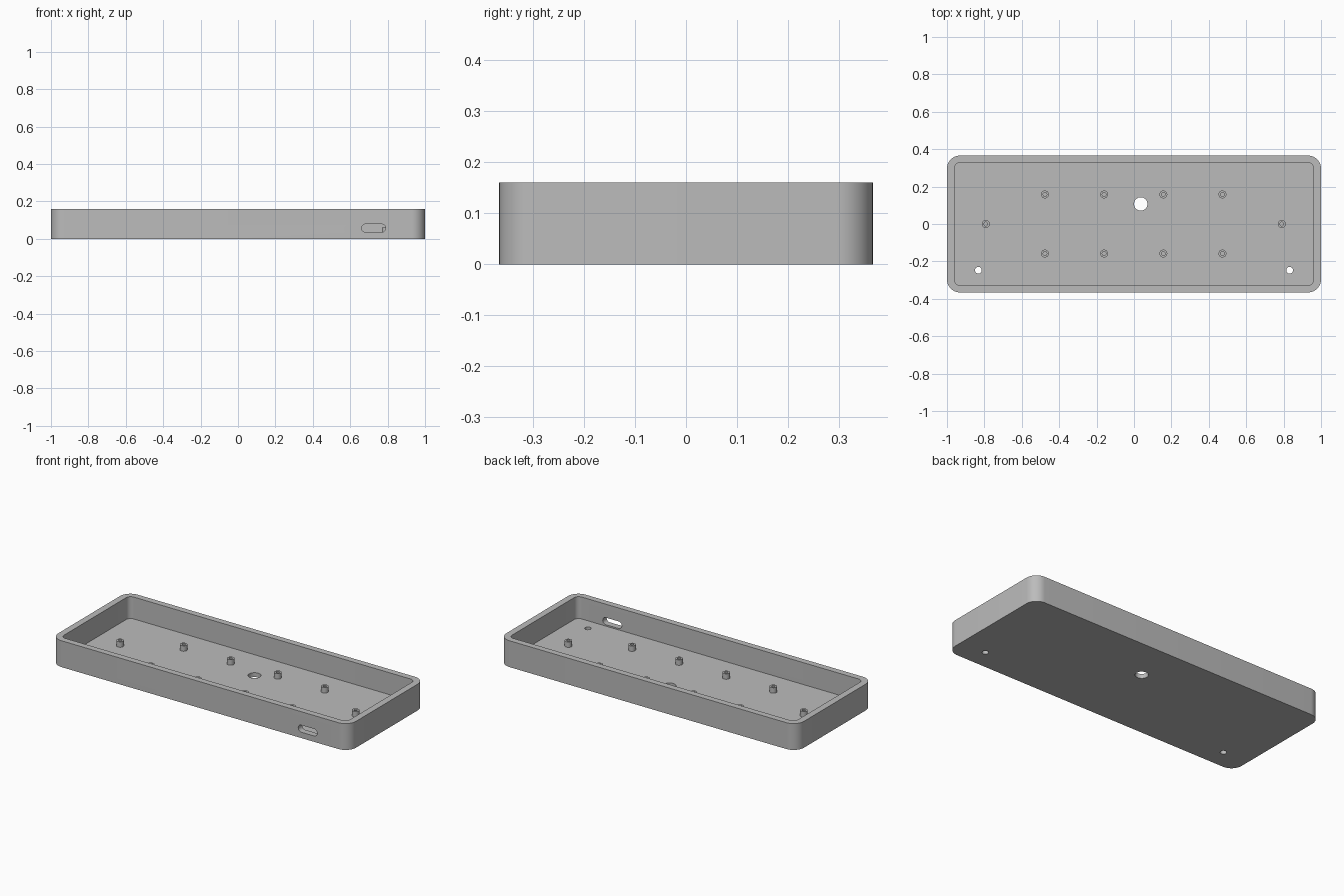
import bpy
import bmesh
from math import sin, cos, pi, radians
from mathutils import Matrix

if "Cube" in bpy.data.objects:
    bpy.data.objects.remove(bpy.data.objects["Cube"])

grey = bpy.data.materials.new("matte grey")
grey.use_nodes = True
grey.diffuse_color = (0.5, 0.5, 0.5, 1)
grey.node_tree.nodes["Principled BSDF"].inputs["Base Color"].default_value = (0.5, 0.5, 0.5, 1)


def rounded_prism(name, half_x, half_y, radius, z0, z1, steps=12, center=(0, 0), matrix=None):
    """Extrude a rounded rectangle from z0 to z1; a zero-length side gives a circle or slot."""
    bm = bmesh.new()
    verts = []
    for k, (sx, sy) in enumerate([(1, 1), (-1, 1), (-1, -1), (1, -1)]):
        for i in range(steps + 1):
            a = (k + i / steps) * pi / 2
            verts.append(bm.verts.new((
                center[0] + sx * (half_x - radius) + radius * cos(a),
                center[1] + sy * (half_y - radius) + radius * sin(a), z0)))
    base = bm.faces.new(verts)
    bmesh.ops.remove_doubles(bm, verts=bm.verts[:], dist=1e-5)
    base = bm.faces[:]
    grown = bmesh.ops.extrude_face_region(bm, geom=base, use_keep_orig=True)
    top = [g for g in grown["geom"] if isinstance(g, bmesh.types.BMVert)]
    bmesh.ops.translate(bm, verts=top, vec=(0, 0, z1 - z0))
    bmesh.ops.recalc_face_normals(bm, faces=bm.faces[:])
    if matrix:
        bm.transform(matrix)
    mesh = bpy.data.meshes.new(name)
    bm.to_mesh(mesh)
    bm.free()
    obj = bpy.data.objects.new(name, mesh)
    bpy.context.collection.objects.link(obj)
    mesh.materials.append(grey)
    return obj


def cylinder(name, x, y, radius, z0, z1, steps=8):
    return rounded_prism(name, radius, radius, radius, z0, z1, steps, (x, y))


def activate(obj):
    bpy.ops.object.select_all(action="DESELECT")
    obj.select_set(True)
    bpy.context.view_layer.objects.active = obj


def cut(obj, cutter):
    activate(obj)
    mod = obj.modifiers.new("cut", "BOOLEAN")
    mod.operation = "DIFFERENCE"
    mod.solver = "EXACT"
    mod.object = cutter
    bpy.ops.object.modifier_apply(modifier=mod.name)
    bpy.data.objects.remove(cutter)


def finish(obj):
    activate(obj)
    bpy.ops.object.shade_smooth_by_angle(angle=radians(30))


FLOOR, HEIGHT = 0.027, 0.16

# Open tray with rounded corners
tray = rounded_prism("tray", 1, 0.366, 0.07, 0, HEIGHT)
cut(tray, rounded_prism("cavity", 0.96, 0.328, 0.03, FLOOR, HEIGHT + 0.1))

# Holes through the floor
for x, y, r in [(0.036, 0.107, 0.036), (-0.832, -0.247, 0.018), (0.832, -0.247, 0.018)]:
    cut(tray, cylinder("floor_hole", x, y, r, -0.1, 0.1))

# Connector slot through the front wall
upright = Matrix.Translation((0.725, 0, 0.057)) @ Matrix.Rotation(pi / 2, 4, "X")
cut(tray, rounded_prism("slot", 0.064, 0.0215, 0.0214, 0.3, 0.45, matrix=upright))
finish(tray)

# Hollow mounting posts
spots = [(x, y) for x in (-0.476, -0.16, 0.157, 0.473) for y in (-0.158, 0.158)]
spots += [(-0.792, 0), (0.79, 0)]
for x, y in spots:
    post = cylinder("mounting_post", x, y, 0.021, FLOOR - 0.005, 0.06)
    cut(post, cylinder("screw_hole", x, y, 0.01, FLOOR + 0.001, 0.1))
    finish(post)
